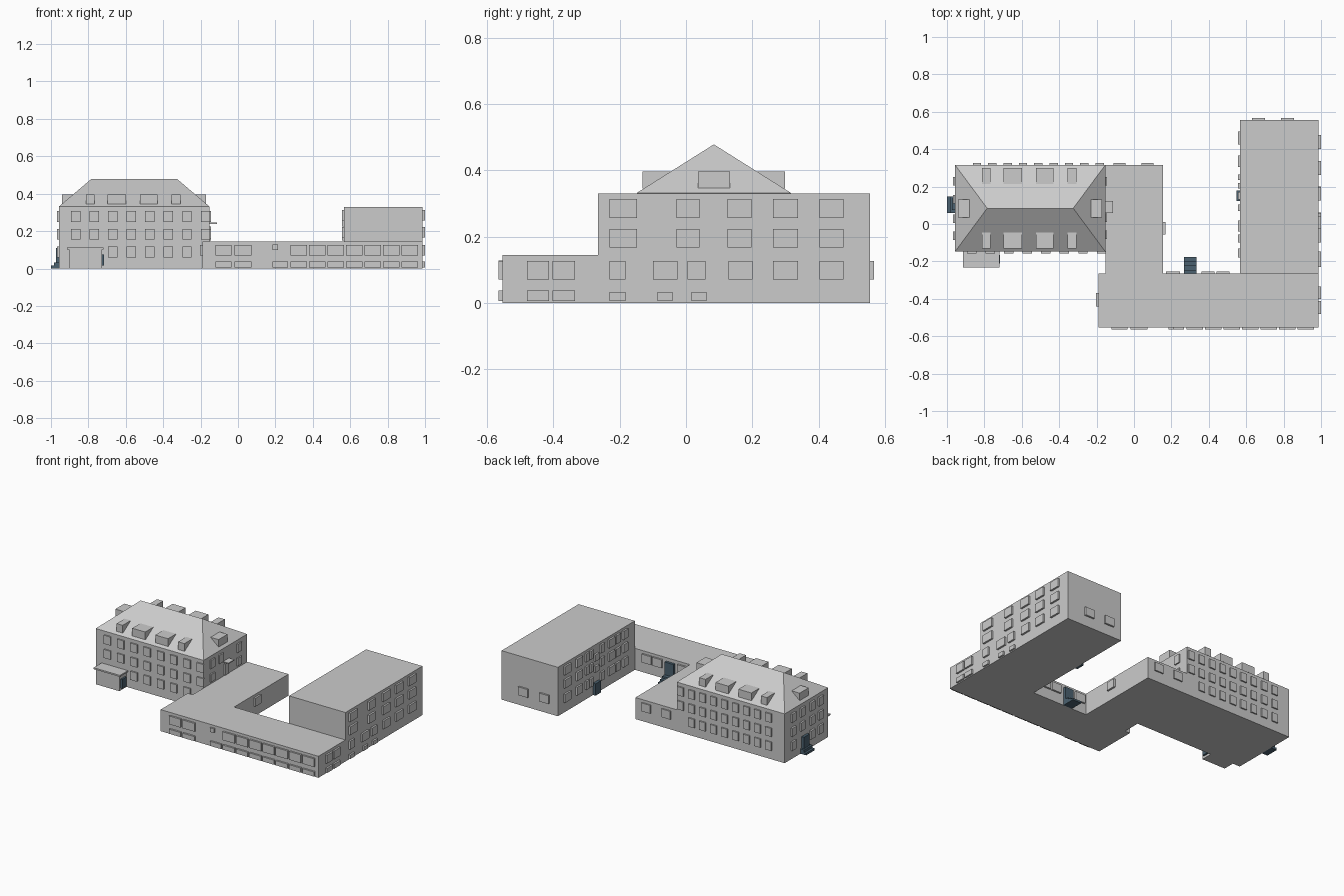
import bpy, bmesh

if "Cube" in bpy.data.objects:
    bpy.data.objects.remove(bpy.data.objects["Cube"])

dark = bpy.data.materials.new("dark_slate")
dark.diffuse_color = (0.07, 0.12, 0.16, 1)
dark.use_nodes = True
dark.node_tree.nodes["Principled BSDF"].inputs["Base Color"].default_value = dark.diffuse_color


def mesh_object(name, bm, mat=None):
    bmesh.ops.recalc_face_normals(bm, faces=bm.faces)
    me = bpy.data.meshes.new(name)
    bm.to_mesh(me)
    bm.free()
    if mat:
        me.materials.append(mat)
    ob = bpy.data.objects.new(name, me)
    bpy.context.collection.objects.link(ob)
    return ob


def add_box(bm, x, y, z):
    vs = bmesh.ops.create_cube(bm, size=1)["verts"]
    for v in vs:
        for i, (a, b) in enumerate((x, y, z)):
            v.co[i] = (a + b) / 2 + v.co[i] * (b - a)


def boxes(name, items, mat=None):
    bm = bmesh.new()
    for it in items:
        add_box(bm, *it)
    return mesh_object(name, bm, mat)


def windows(name, axis, wall, side, groups, depth=0.012):
    """Panels on a wall; groups = [(list of spans, list of z ranges)]"""
    d = tuple(sorted((wall - side * 0.004, wall + side * depth)))
    out = []
    for spans, rows in groups:
        for s in spans:
            for z in rows:
                out.append((d, s, z) if axis == "x" else (s, d, z))
    return boxes(name, out)


def row(start, pitch, n, width):
    return [(start + pitch * i, start + pitch * i + width) for i in range(n)]


# Building volumes
X0, X1, Y0, Y1 = -0.957, -0.153, -0.148, 0.316
boxes("main_block", [((X0, X1), (Y0, Y1), (0, 0.332))])
boxes("link_block", [((X1, 0.156), (-0.27, Y1), (0, 0.145))])
boxes("front_wing", [((-0.19, 0.987), (-0.553, -0.265), (0, 0.145))])
boxes("right_wing", [((0.567, 0.987), (-0.265, 0.555), (0, 0.33))])

# Hipped roof
bm = bmesh.new()
eave = [bm.verts.new(p) for p in ((X0, Y0, 0.332), (X1, Y0, 0.332), (X1, Y1, 0.332), (X0, Y1, 0.332))]
r0, r1 = bm.verts.new((-0.785, 0.084, 0.478)), bm.verts.new((-0.325, 0.084, 0.478))
a, b, c, d = eave
for f in ((a, b, r1, r0), (b, c, r1), (c, d, r0, r1), (d, a, r0), (d, c, b, a)):
    bm.faces.new(f)
mesh_object("hipped_roof", bm)

# Dormers
spans = [(-0.813, -0.768), (-0.697, -0.6), (-0.525, -0.43), (-0.355, -0.308)]
top = (0.345, 0.397)
boxes("front_dormers", [(s, (-0.131, -0.035), top) for s in spans])
boxes("back_dormers", [(s, (0.203, 0.299), top) for s in spans])
boxes("end_dormers", [((-0.94, -0.87), (0.036, 0.132), top),
                      ((-0.24, -0.17), (0.036, 0.132), top)])

# Window rows
upper = [(0.167, 0.223), (0.256, 0.313)]
ground = [(0.07, 0.126)]
cellar = [(0.006, 0.037)]
main_rows = [(0.06, 0.118), (0.155, 0.212), (0.25, 0.308)]

# Main block windows
windows("main_front_windows", "y", Y0, -1,
        [(row(-0.892, 0.099, 8, 0.05), main_rows[1:]),
         (row(-0.694, 0.099, 5, 0.05), main_rows[:1])], 0.009)
windows("main_back_windows", "y", Y1, 1, [(row(-0.862, 0.082, 9, 0.045), main_rows[1:]),
                                          (row(-0.862, 0.082, 8, 0.045), main_rows[:1])], 0.009)
windows("main_left_windows", "x", X0, -1,
        [([(0.205, 0.25), (0.11, 0.155), (0.005, 0.05), (-0.085, -0.04)], main_rows[1:]),
         ([(0.205, 0.25), (0.005, 0.05), (-0.085, -0.04)], main_rows[:1])])
windows("main_right_windows", "x", X1, 1,
        [([(0.205, 0.25), (0.01, 0.055), (-0.08, -0.035)], main_rows[2:]),
         ([(0.07, 0.11)], [(0.15, 0.225)]),
         ([(0.205, 0.25), (-0.08, -0.035)], [(0.16, 0.212)])], 0.009)
boxes("small_canopy", [((X1, -0.113), (0.06, 0.122), (0.238, 0.245))])

# Link block windows
windows("link_back_windows", "y", Y1, 1, [([(-0.11, -0.045), (0.04, 0.105)], ground)], 0.009)
windows("link_right_windows", "x", 0.156, 1, [([(-0.055, 0.01)], ground)])

# Front wing windows
pair = [(-0.12, -0.035), (-0.02, 0.072)]
seven = row(0.281, 0.099, 7, 0.087)
windows("front_wing_windows", "y", -0.553, -1,
        [(pair + seven, ground), ([(0.185, 0.215)], [(0.1, 0.128)]),
         (pair + [(0.185, 0.267)] + seven, cellar)])
windows("front_wing_left_window", "x", -0.19, -1, [([(-0.44, -0.37)], ground)])
windows("front_wing_back_windows", "y", -0.265, 1,
        [([(0.17, 0.245), (0.36, 0.43), (0.44, 0.51)], ground)])

# Right wing windows
windows("right_wing_windows", "x", 0.987, 1,
        [([(-0.23, -0.148), (-0.028, 0.04), (0.125, 0.198), (0.263, 0.337), (0.402, 0.475)], upper),
         ([(-0.48, -0.413), (-0.402, -0.335), (-0.23, -0.182), (-0.1, -0.025), (0.005, 0.059),
           (0.128, 0.2), (0.263, 0.337), (0.402, 0.475)], ground),
         ([(-0.48, -0.413), (-0.402, -0.335)], cellar),
         ([(-0.23, -0.182), (-0.086, -0.04), (0.017, 0.062)], [(0.006, 0.033)])])
windows("right_wing_court_windows", "x", 0.567, -1,
        [([(0.425, 0.495), (0.305, 0.365), (-0.04, 0.02), (-0.1, -0.055), (-0.18, -0.13)], upper + ground),
         ([(0.235, 0.265), (0.19, 0.22), (0.07, 0.105)], upper + ground),
         ([(0.13, 0.17)], [(0.15, 0.19), (0.225, 0.27)])])
windows("right_wing_back_windows", "y", 0.555, 1,
        [([(0.63, 0.7), (0.785, 0.855)], ground)])

# Porch with slab roof
boxes("porch", [((-0.903, -0.728), (-0.225, Y0), (0, 0.102))])
boxes("porch_roof", [((-0.913, -0.718), (-0.233, Y0), (0.102, 0.112))])
boxes("porch_door", [((-0.735, -0.716), (-0.21, -0.165), (0.015, 0.076))], dark)

# Entrances with steps
boxes("left_entrance", [((-0.974, X0), (0.075, 0.135), (0, 0.11)),
                        ((-0.985, X0), (0.06, 0.148), (0, 0.032)),
                        ((-1.0, X0), (0.06, 0.148), (0, 0.015))], dark)
boxes("court_entrance", [((0.267, 0.333), (-0.265, -0.248), (0, 0.122)),
                         ((0.267, 0.333), (-0.265, -0.222), (0, 0.036)),
                         ((0.267, 0.333), (-0.265, -0.199), (0, 0.024)),
                         ((0.267, 0.333), (-0.265, -0.176), (0, 0.012))], dark)
boxes("right_wing_door", [((0.549, 0.567), (0.122, 0.18), (0, 0.08))], dark)
